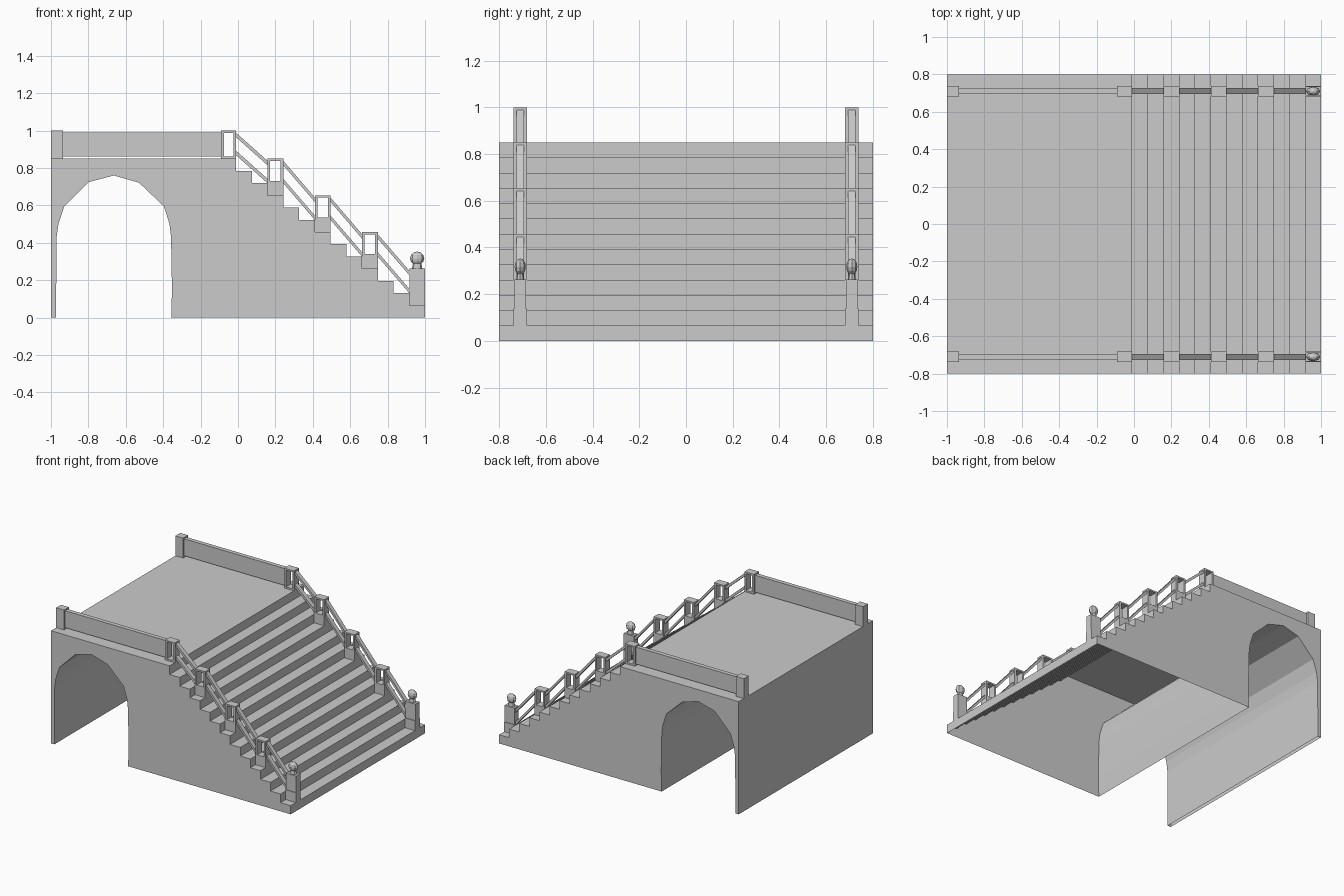
import bpy, bmesh

if "Cube" in bpy.data.objects:
    bpy.data.objects.remove(bpy.data.objects["Cube"])

N = 12                      # treads
RUN = 1.01 / N              # tread depth
RISE = 0.85 / 13            # riser height
X0 = -0.01                  # top edge of the stair
RY = 0.71                   # railing centre line
HALF = 0.029                # half width of posts


def make_object(name, bm, mirror=True):
    bmesh.ops.recalc_face_normals(bm, faces=bm.faces)
    me = bpy.data.meshes.new(name)
    bm.to_mesh(me)
    bm.free()
    ob = bpy.data.objects.new(name, me)
    bpy.context.collection.objects.link(ob)
    if mirror:
        mod = ob.modifiers.new("other_side", 'MIRROR')
        mod.use_axis = (False, True, False)
        mod.use_clip = False
    return ob


def prism(bm, pts, y0, y1, skip_ground=False):
    """Extrude an xz outline along y; optionally leave its ground edges open."""
    a = [bm.verts.new((x, y0, z)) for x, z in pts]
    b = [bm.verts.new((x, y1, z)) for x, z in pts]
    bm.faces.new(a)
    bm.faces.new(b[::-1])
    for i in range(len(pts)):
        j = (i + 1) % len(pts)
        if skip_ground and pts[i][1] == 0 and pts[j][1] == 0:
            continue
        bm.faces.new((a[i], b[i], b[j], a[j]))


def rect(x0, x1, z0, z1):
    return [(x0, z0), (x1, z0), (x1, z1), (x0, z1)]


def ring(bm, outer, inner, y0, y1):
    """Open rectangular frame extruded along y."""
    loops = [[bm.verts.new((x, y, z)) for x, z in p]
             for p, y in ((outer, y0), (outer, y1), (inner, y1), (inner, y0))]
    for k in range(4):
        p, q = loops[k], loops[(k + 1) % 4]
        for i in range(4):
            j = (i + 1) % 4
            bm.faces.new((p[i], p[j], q[j], q[i]))


# Hollow body: deck, stair and archway, open underneath
outline = [(-1, 0), (-1, 0.85), (X0, 0.85)]
for k in range(N):
    z = 0.85 - RISE * (k + 1)
    outline += [(X0 + RUN * k, z), (X0 + RUN * (k + 1), z)]
outline += [(1, 0)]
outline += [(-0.357, 0), (-0.353, 0.15), (-0.358, 0.43), (-0.366, 0.5),
            (-0.396, 0.595), (-0.53, 0.722), (-0.663, 0.76), (-0.797, 0.725),
            (-0.93, 0.592), (-0.96, 0.5), (-0.97, 0.43), (-0.973, 0)]
bm = bmesh.new()
prism(bm, outline, -0.8, 0.8, skip_ground=True)
make_object("bridge_body", bm, mirror=False)

# Deck end posts
bm = bmesh.new()
prism(bm, rect(-1, -0.935, 0.85, 1.0), RY - HALF, RY + HALF)
make_object("deck_end_post", bm)

# Deck parapet panels
bm = bmesh.new()
prism(bm, rect(-0.935, -0.09, 0.862, 0.99), RY - 0.016, RY + 0.016)
make_object("deck_parapet", bm)

# Open-framed posts: (left, right, base, frame bottom, top)
posts = [(-0.09, X0, 0.85, 0.85, 1.0)]
for k in (2, 5, 8):
    x, z = X0 + RUN * k, 0.85 - RISE * (k + 1)
    posts.append((x, x + RUN, z, z + RISE, z + 3 * RISE))
bm = bmesh.new()
for l, r, base, low, top in posts:
    ring(bm, rect(l, r, low, top), rect(l + 0.014, r - 0.014, low + 0.012, top - 0.012),
         RY - HALF, RY + HALF)
    if low > base:
        prism(bm, rect(l, r, base, low), RY - HALF, RY + HALF)
make_object("framed_posts", bm)

# Newel posts at the foot of the stair
nx = X0 + RUN * 11
bm = bmesh.new()
prism(bm, rect(nx, 1, RISE, 2 * RISE + 0.008), RY - HALF, RY + HALF)
prism(bm, rect(nx, 1, 2 * RISE + 0.008, 0.263), RY - 0.024, RY + 0.024)
make_object("newel_post", bm)

# Newel finials: neck and flattened ball
bm = bmesh.new()
cx = (nx + 1) / 2
neck = bmesh.ops.create_cone(bm, segments=8, radius1=0.028, radius2=0.022, depth=0.03,
                             cap_ends=True)["verts"]
bmesh.ops.scale(bm, vec=(1, 0.62, 1), verts=neck)
bmesh.ops.translate(bm, vec=(cx, RY, 0.277), verts=neck)
ball = bmesh.ops.create_uvsphere(bm, u_segments=8, v_segments=6, radius=0.038)["verts"]
bmesh.ops.scale(bm, vec=(1, 0.63, 0.95), verts=ball)
bmesh.ops.translate(bm, vec=(cx, RY, 0.317), verts=ball)
make_object("newel_finial", bm)

# Sloping upper and lower handrails between posts
bm = bmesh.new()
stops = posts + [(nx, 1, 0, 0, 0.263)]
for p, q in zip(stops, stops[1:]):
    for drop in (0.012, 0.108):
        za, zb = p[4] - drop, q[4] - drop
        prism(bm, [(p[1], za), (q[0], zb), (q[0], zb - 0.024), (p[1], za - 0.024)],
              RY - 0.016, RY + 0.016)
make_object("stair_handrails", bm)
